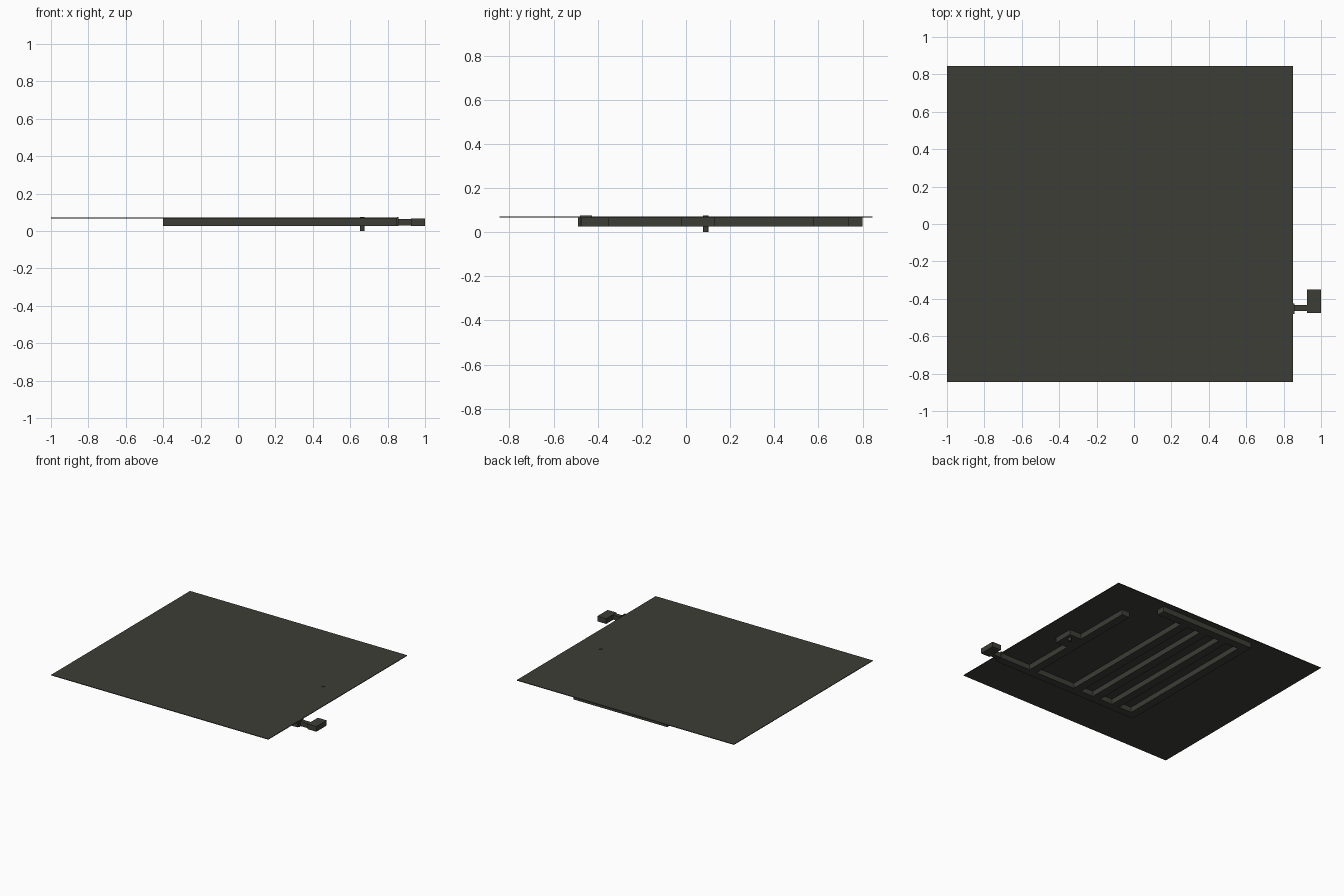
import bpy

if "Cube" in bpy.data.objects:
    bpy.data.objects.remove(bpy.data.objects["Cube"])

# one dark olive-grey colour for everything
mat = bpy.data.materials.new("dark_olive_grey")
mat.diffuse_color = (0.047, 0.047, 0.038, 1)
mat.use_nodes = True
mat.node_tree.nodes["Principled BSDF"].inputs["Base Color"].default_value = mat.diffuse_color

Z0, Z1 = 0.025, 0.066   # bottom of the ducts, underside of the plate


def box(name, x0, x1, y0, y1, z0=Z0, z1=Z1):
    bpy.ops.mesh.primitive_cube_add(
        size=1, location=((x0 + x1) / 2, (y0 + y1) / 2, (z0 + z1) / 2))
    ob = bpy.context.object
    ob.name = name
    ob.scale = (x1 - x0, y1 - y0, z1 - z0)
    bpy.ops.object.transform_apply(location=False, rotation=False, scale=True)
    ob.data.materials.append(mat)
    return ob


# thin cover plate
box("cover_plate", -1, 0.85, -0.845, 0.845, Z1, 0.071)

# header rails along the front and back
box("front_rail", -0.40, 0.85, -0.49, -0.43)
box("back_rail", -0.40, 0.40, 0.735, 0.80)

# four parallel bars joining the rails
for i in range(4):
    x = -0.40 + i * 0.175
    box(f"cross_bar_{i + 1}", x, x + 0.065, -0.43, 0.735)

# side branch with a raised-out pivot block
box("side_branch", 0.53, 0.595, -0.43, 0.58)
box("pivot_block", 0.595, 0.695, -0.02, 0.13)

# pivot pin through the plate
bpy.ops.mesh.primitive_cylinder_add(vertices=16, radius=0.012, depth=0.075,
                                    location=(0.664, 0.09, 0.0375))
pin = bpy.context.object
pin.name = "pivot_pin"
pin.data.materials.append(mat)
bpy.ops.object.shade_smooth_by_angle()

# arm and end block beyond the plate edge
box("edge_flange", 0.85, 0.857, -0.48, -0.425, Z0, 0.075)
box("outer_arm", 0.85, 0.93, -0.465, -0.432, 0.028, 0.064)
box("end_block", 0.925, 1.0, -0.475, -0.35, 0.026, 0.066)
